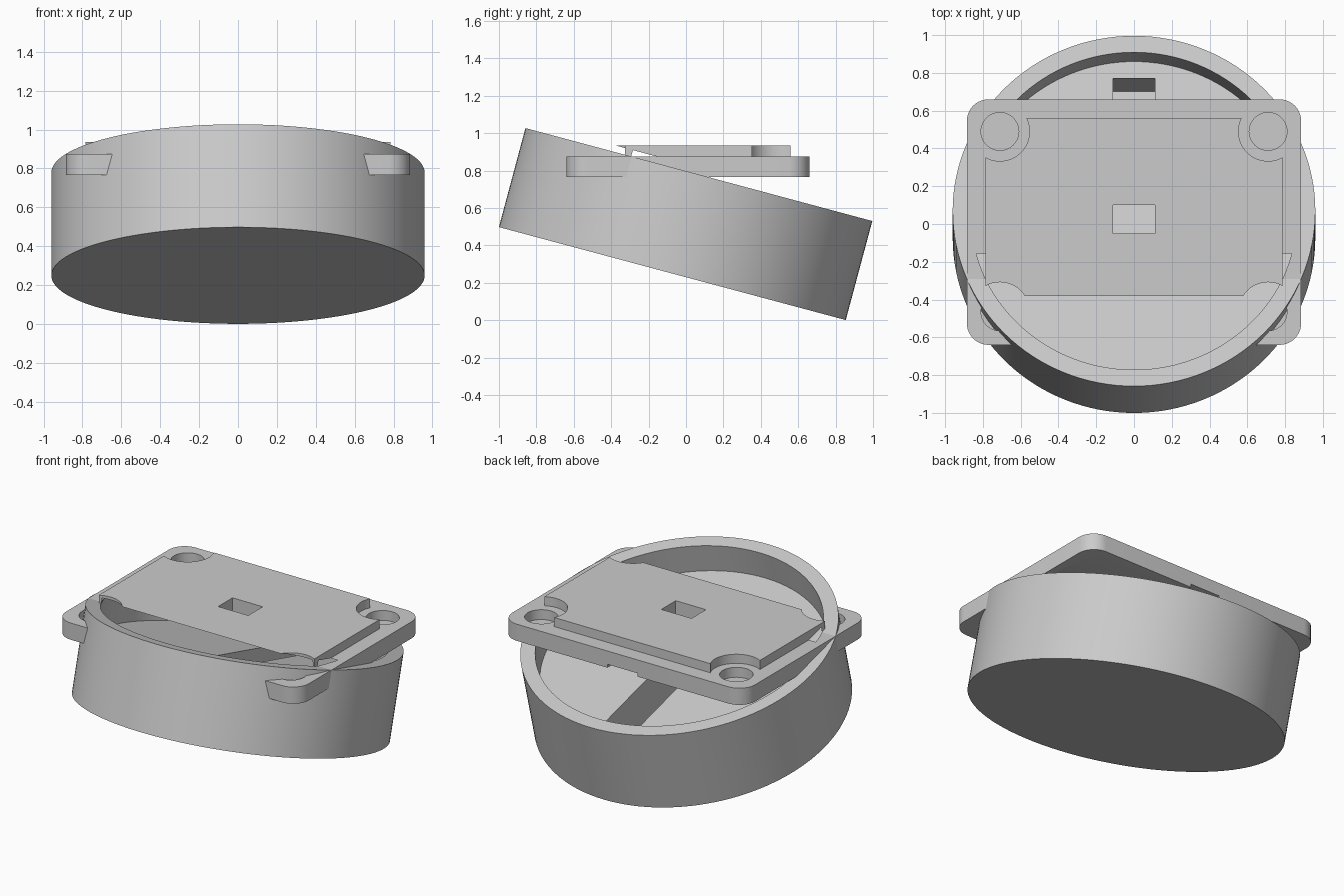
import bpy
import bmesh
from math import radians
from mathutils import Matrix, Vector

cube = bpy.data.objects.get("Cube")
if cube:
    bpy.data.objects.remove(cube, do_unlink=True)

grey = bpy.data.materials.new("light_grey")
grey.use_nodes = True
colour = (0.6, 0.6, 0.6, 1)
grey.diffuse_color = colour
grey.node_tree.nodes["Principled BSDF"].inputs["Base Color"].default_value = colour

# The cup leans back 15 degrees around its bottom centre
TILT = Matrix.Translation((0, -0.073, 0.249)) @ Matrix.Rotation(radians(-15), 4, 'X')
LEVEL = Matrix.Identity(4)
CUP_R, BORE_R = 0.96, 0.87
CUP_H, FLOOR = 0.548, 0.358


def finish(name, bm):
    mesh = bpy.data.meshes.new(name)
    bm.to_mesh(mesh)
    bm.free()
    mesh.materials.append(grey)
    obj = bpy.data.objects.new(name, mesh)
    bpy.context.collection.objects.link(obj)
    return obj


def cylinder(name, r, z0, z1, x=0, y=0, frame=LEVEL, sides=48):
    bm = bmesh.new()
    place = frame @ Matrix.Translation((x, y, (z0 + z1) / 2))
    bmesh.ops.create_cone(bm, cap_ends=True, segments=sides, radius1=r,
                          radius2=r, depth=z1 - z0, matrix=place)
    return finish(name, bm)


def box(name, x, y0, y1, z0, z1, frame=LEVEL, corner=0):
    bm = bmesh.new()
    size = Matrix.Diagonal((2 * x, y1 - y0, z1 - z0, 1))
    place = Matrix.Translation((0, (y0 + y1) / 2, (z0 + z1) / 2))
    bmesh.ops.create_cube(bm, size=1, matrix=place @ size)
    if corner:
        upright = [e for e in bm.edges
                   if abs((e.verts[0].co - e.verts[1].co).normalized().z) > 0.9]
        bmesh.ops.bevel(bm, geom=upright, offset=corner, segments=10,
                        profile=0.5, affect='EDGES')
    bm.transform(frame)
    return finish(name, bm)


def cut(obj, cutters):
    for c in cutters:
        mod = obj.modifiers.new("cut", 'BOOLEAN')
        mod.operation = 'DIFFERENCE'
        mod.solver = 'EXACT'
        mod.object = c
    graph = bpy.context.evaluated_depsgraph_get()
    mesh = bpy.data.meshes.new_from_object(obj.evaluated_get(graph))
    obj.modifiers.clear()
    obj.data = mesh


# Main parts
cup = cylinder("round_cup", CUP_R, 0, CUP_H, frame=TILT, sides=128)
plate = box("mounting_plate", 0.885, -0.64, 0.66, 0.765, 0.875, corner=0.115)
raised = box("raised_panel", 0.785, -0.53, 0.56, 0.875, 0.935)

# Cutters: bore, cable channel, plate window and groove
bore = cylinder("bore_cutter", BORE_R, FLOOR, CUP_H + 0.035, frame=TILT, sides=128)
channel = box("channel_cutter", 0.11, -0.14, 0.778, 0.088, FLOOR + 0.05, frame=TILT)
window = box("window_cutter", 0.11, -0.05, 0.10, 0.6, 1.1)
groove = box("groove_cutter", 0.11, 0.05, 0.8, 0.7, 0.787)

# Screw holes and the scallops around them
holes, scallops = [], []
for x in (-0.71, 0.71):
    for y in (-0.465, 0.49):
        holes.append(cylinder("hole_cutter", 0.1, 0.81, 1, x, y))
        scallops.append(cylinder("scallop_cutter", 0.157, 0.8, 1, x, y))

cut(cup, [bore, channel])
cut(plate, [bore, window, groove] + holes)
cut(raised, [bore, window] + scallops)

for c in [bore, channel, window, groove] + holes + scallops:
    bpy.data.objects.remove(c, do_unlink=True)

# Smooth round walls, keep sharp edges
bpy.ops.object.select_all(action='DESELECT')
for obj in (cup, plate, raised):
    obj.select_set(True)
bpy.context.view_layer.objects.active = cup
bpy.ops.object.shade_smooth_by_angle(angle=radians(30))
